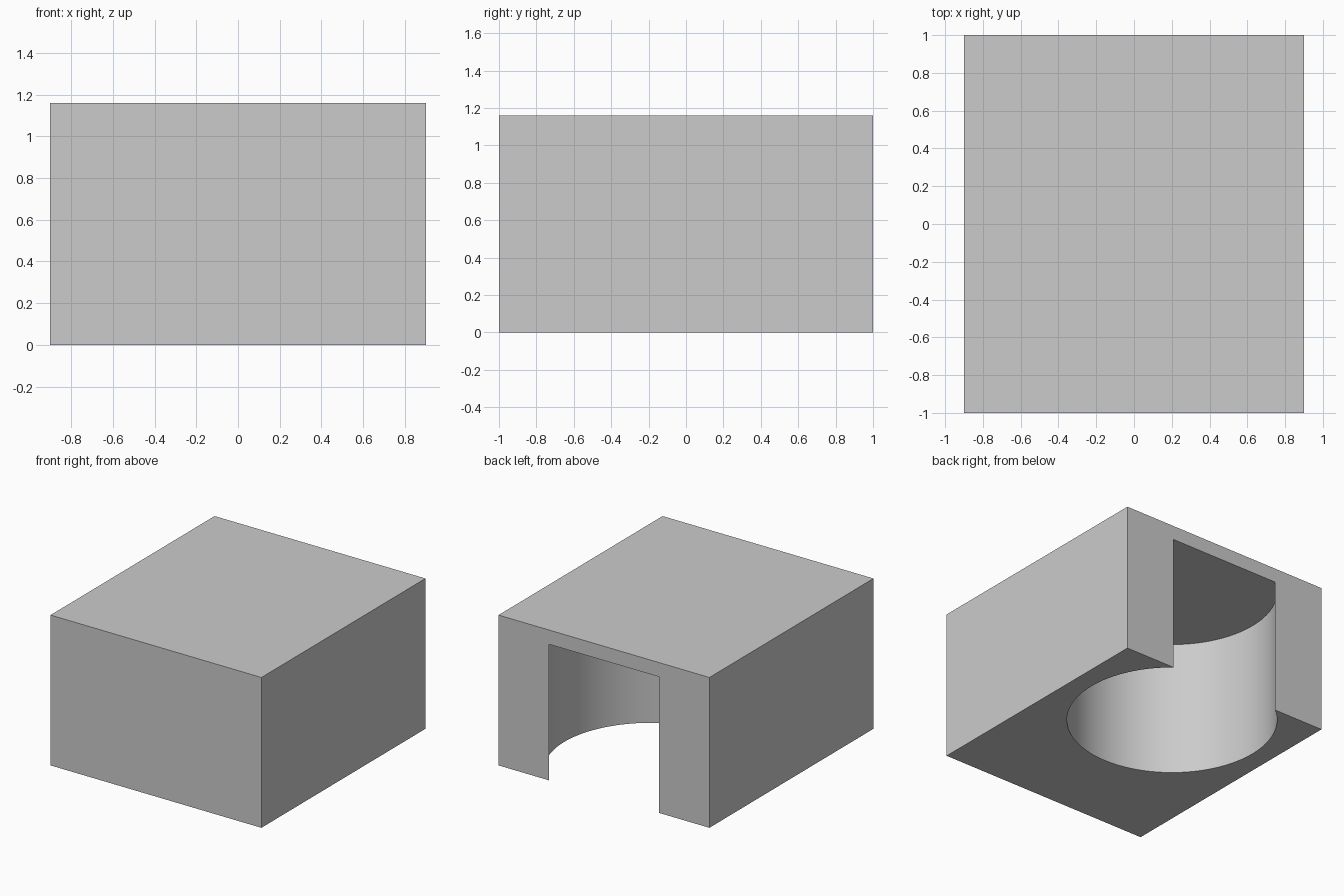
import bpy
import math

WIDTH, DEPTH, HEIGHT = 1.8, 2.0, 1.16
POCKET_RADIUS, POCKET_Y, POCKET_TOP = 0.747, 0.42, 1.05
BELOW = 0.2

default_cube = bpy.data.objects.get("Cube")
if default_cube:
    bpy.data.objects.remove(default_cube, do_unlink=True)

# Single plain grey
grey = bpy.data.materials.new("light grey")
grey.use_nodes = True
grey.diffuse_color = (0.6, 0.6, 0.6, 1)
grey.node_tree.nodes["Principled BSDF"].inputs["Base Color"].default_value = (0.6, 0.6, 0.6, 1)

# Solid block
bpy.ops.mesh.primitive_cube_add(size=1, location=(0, 0, HEIGHT / 2))
block = bpy.context.object
block.name = "block"
block.scale = (WIDTH, DEPTH, HEIGHT)
bpy.ops.object.transform_apply(location=True, rotation=False, scale=True)
block.data.materials.append(grey)

# Round pocket, open at the bottom and breaking through the back
bpy.ops.mesh.primitive_cylinder_add(
    vertices=128, radius=POCKET_RADIUS, depth=POCKET_TOP + BELOW,
    location=(0, POCKET_Y, (POCKET_TOP - BELOW) / 2))
cutter = bpy.context.object
cutter.name = "pocket_cutter"
cutter.hide_render = True
cutter.data.materials.append(grey)

cut = block.modifiers.new("pocket", 'BOOLEAN')
cut.operation = 'DIFFERENCE'
cut.solver = 'EXACT'
cut.object = cutter

bpy.ops.object.select_all(action='DESELECT')
block.select_set(True)
bpy.context.view_layer.objects.active = block
bpy.ops.object.modifier_apply(modifier=cut.name)
bpy.data.objects.remove(cutter, do_unlink=True)

# Smooth pocket wall, crisp edges elsewhere
bpy.ops.object.shade_smooth_by_angle(angle=math.radians(30))
